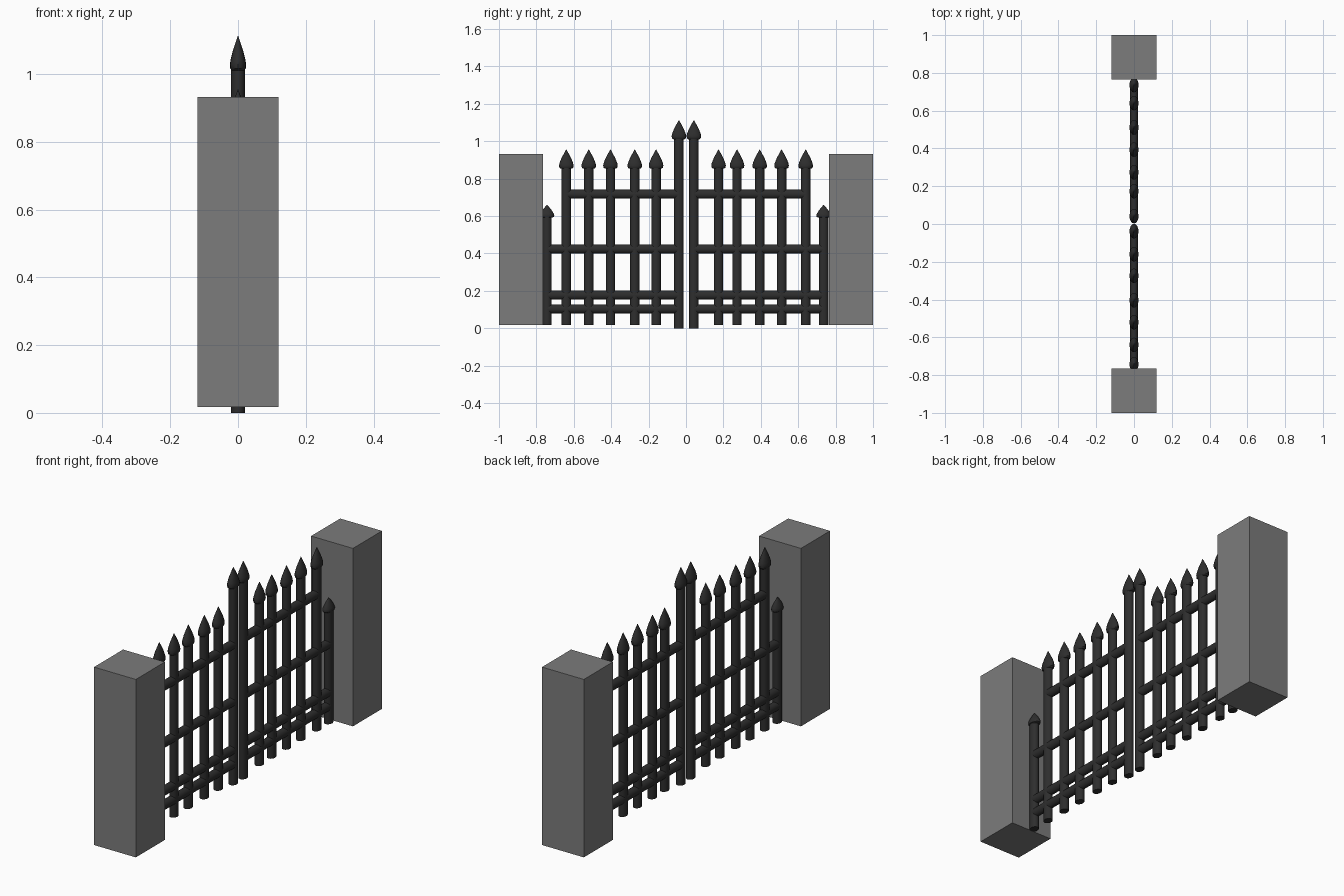
import bpy, bmesh, math
from mathutils import Vector

if "Cube" in bpy.data.objects:
    bpy.data.objects.remove(bpy.data.objects["Cube"])


def material(name, rgb):
    m = bpy.data.materials.new(name)
    m.diffuse_color = (*rgb, 1)
    m.use_nodes = True
    m.node_tree.nodes["Principled BSDF"].inputs["Base Color"].default_value = m.diffuse_color
    return m


STONE = material("grey stone", (0.2, 0.2, 0.2))
IRON = material("black iron", (0.027, 0.027, 0.027))
SIDES = 16


def add_object(name, bm, mat, smooth=True):
    bmesh.ops.recalc_face_normals(bm, faces=bm.faces)
    me = bpy.data.meshes.new(name)
    bm.to_mesh(me)
    bm.free()
    me.materials.append(mat)
    ob = bpy.data.objects.new(name, me)
    bpy.context.collection.objects.link(ob)
    if smooth:
        bpy.context.view_layer.objects.active = ob
        ob.select_set(True)
        bpy.ops.object.shade_smooth_by_angle(angle=math.radians(35))
        ob.select_set(False)
    return ob


def lathe(name, y, profile):
    """Elliptical upright solid from (x radius, y radius, z) rings."""
    bm = bmesh.new()
    rings = []
    for rx, ry, z in profile:
        rings.append([bm.verts.new((rx * math.cos(a), y + ry * math.sin(a), z))
                      for a in (2 * math.pi * i / SIDES for i in range(SIDES))])
    for lo, hi in zip(rings, rings[1:]):
        for i in range(SIDES):
            j = (i + 1) % SIDES
            bm.faces.new((lo[i], lo[j], hi[j], hi[i]))
    bm.faces.new(rings[0])
    bm.faces.new(rings[-1])
    return add_object(name, bm, IRON)


def picket(name, y, bottom, head_base, tip):
    # Round bar
    lathe(name + "_bar", y, [(0.0205, 0.025, bottom), (0.0205, 0.025, head_base + 0.02)])
    # Spear head: rounded base swelling, then a long taper to a point
    h = tip - head_base
    shape = [(0.75, 0), (0.95, 0.06), (1, 0.17), (0.93, 0.3),
             (0.66, 0.56), (0.32, 0.8), (0.03, 1)]
    lathe(name + "_spear_head", y,
          [(0.024 * r, 0.039 * r, head_base + h * t) for r, t in shape])


def rail(name, y0, y1, z):
    bm = bmesh.new()
    bmesh.ops.create_cone(bm, cap_ends=True, segments=SIDES, radius1=1, radius2=1, depth=1)
    for v in bm.verts:
        x, w, d = v.co
        v.co = Vector((x * 0.0205, (y0 + y1) / 2 + d * (y1 - y0), z + w * 0.024))
    add_object(name, bm, IRON)


def pillar(name, y):
    bm = bmesh.new()
    bmesh.ops.create_cube(bm, size=1)
    for v in bm.verts:
        v.co = Vector((v.co.x * 0.238, y + v.co.y * 0.236, 0.4755 + v.co.z * 0.915))
    add_object(name, bm, STONE, smooth=False)


# Stone pillars at both ends
pillar("left_pillar", -0.882)
pillar("right_pillar", 0.882)

# Two gate leaves: meeting post, five pickets, short hinge post
leaves = {
    "left": (-0.038, [-0.16, -0.274, -0.404, -0.52, -0.64], -0.743),
    "right": (0.042, [0.174, 0.273, 0.394, 0.511, 0.64], 0.736),
}
for side, (post, pickets, hinge) in leaves.items():
    picket(side + "_meeting_post", post, 0, 1.01, 1.112)
    for i, y in enumerate(pickets):
        picket(f"{side}_picket_{i + 1}", y, 0.018, 0.853, 0.955)
    picket(side + "_hinge_post", hinge, 0.018, 0.592, 0.66)

    # Horizontal rails
    for label, z, end in (("top", 0.717, pickets[-1]), ("middle", 0.424, hinge),
                          ("lower", 0.177, hinge), ("bottom", 0.104, hinge)):
        rail(f"{side}_{label}_rail", min(post, end), max(post, end), z)
